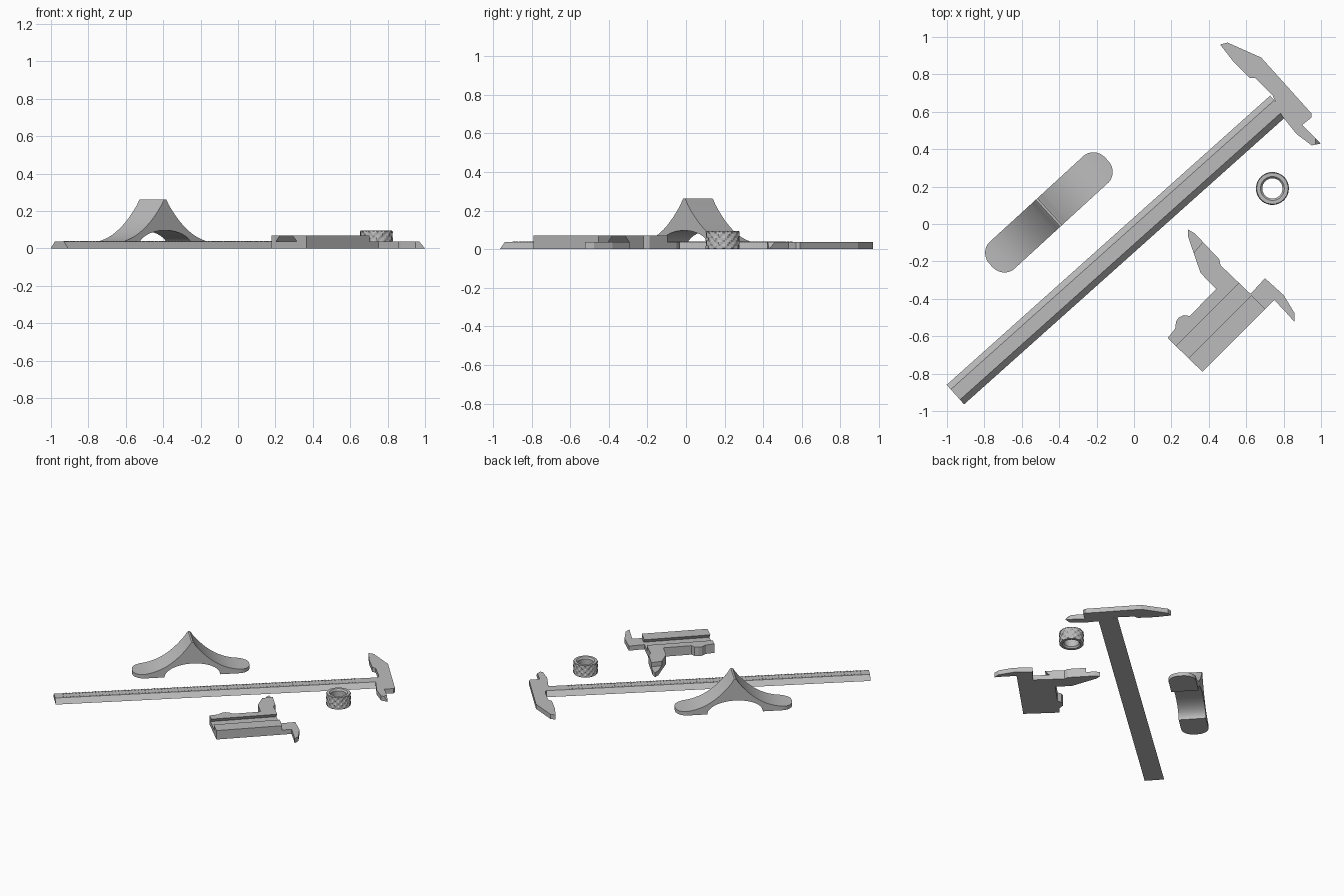
import bpy, bmesh, math
from mathutils import Matrix, Vector

if "Cube" in bpy.data.objects:
    bpy.data.objects.remove(bpy.data.objects["Cube"])

# One grey for every part
grey = bpy.data.materials.new("plain grey")
grey.use_nodes = True
grey.diffuse_color = (0.5, 0.5, 0.5, 1)
grey.node_tree.nodes["Principled BSDF"].inputs["Base Color"].default_value = (0.5, 0.5, 0.5, 1)


def finish(bm, name):
    bmesh.ops.recalc_face_normals(bm, faces=bm.faces[:])
    mesh = bpy.data.meshes.new(name)
    bm.to_mesh(mesh)
    bm.free()
    mesh.materials.append(grey)
    obj = bpy.data.objects.new(name, mesh)
    bpy.context.collection.objects.link(obj)
    return obj


def add_prism(bm, pts, height, frame):
    """Extrude a flat outline along the local z of a frame."""
    face = bm.faces.new([bm.verts.new(frame @ Vector((x, y, 0))) for x, y in pts])
    made = bmesh.ops.extrude_face_region(bm, geom=[face])["geom"]
    verts = [v for v in made if isinstance(v, bmesh.types.BMVert)]
    bmesh.ops.translate(bm, verts=verts, vec=frame.to_3x3() @ Vector((0, 0, height)))


def prism(name, pts, height, frame):
    bm = bmesh.new()
    add_prism(bm, pts, height, frame)
    return finish(bm, name)


def along(angle, x, y):
    """Frame with local x sideways, y up and z along a heading."""
    c, s = math.cos(angle), math.sin(angle)
    return Matrix(((-s, 0, c, x), (c, 0, s, y), (0, 1, 0, 0), (0, 0, 0, 1)))


def lifted(z):
    return Matrix.Translation((0, 0, z))


def boolean(obj, cutter, operation):
    mod = obj.modifiers.new("cut", "BOOLEAN")
    mod.operation, mod.object, mod.solver = operation, cutter, "EXACT"
    with bpy.context.temp_override(object=obj, active_object=obj):
        bpy.ops.object.modifier_apply(modifier=mod.name)
    bpy.data.objects.remove(cutter)


def smooth(obj, degrees):
    bpy.ops.object.select_all(action="DESELECT")
    obj.select_set(True)
    bpy.context.view_layer.objects.active = obj
    bpy.ops.object.shade_smooth_by_angle(angle=math.radians(degrees))


# Ruler beam with a dovetail section
T = 0.036
heading = math.atan2(1.542, 1.725)
beam_frame = along(heading, -0.955, -0.912)
prism("ruler_beam", [(-0.07, 0), (0.07, 0), (0.037, T), (-0.037, T)], 2.32, beam_frame)

# Raised graduations on both edges of the beam
bm = bmesh.new()
for side in (-1, 1):
    for i in range(90):
        size = 0.02 if i % 5 == 0 else 0.012
        a, b = side * 0.035, side * (0.035 - size)
        add_prism(bm, [(a, T - 0.002), (b, T - 0.002), (b, T + 0.004), (a, T + 0.004)],
                  0.005, beam_frame @ lifted(0.06 + i * 0.0235))
finish(bm, "ruler_graduations")

# Fixed jaw, its small tip sloped to an edge
fixed = [(0.46, 0.96), (0.5, 0.97), (0.68, 0.89), (0.95, 0.59), (0.95, 0.57), (0.9, 0.53),
         (1.0, 0.43), (0.95, 0.42), (0.87, 0.48), (0.79, 0.58), (0.74, 0.69), (0.65, 0.78),
         (0.62, 0.78), (0.53, 0.87)]
bm = bmesh.new()
add_prism(bm, fixed, T, Matrix())
cut = bmesh.ops.bisect_plane(bm, geom=bm.verts[:] + bm.edges[:] + bm.faces[:],
                             plane_co=(0.97, 0, T), plane_no=(T, 0, 0.03), clear_outer=True)
bmesh.ops.holes_fill(bm, edges=[e for e in bm.edges if e.is_boundary])
finish(bm, "fixed_jaw")

# Slider: body, both jaws and thumb grip in one outline
outline = [(0.29, -0.03), (0.325, -0.05), (0.457, -0.19), (0.462, -0.22), (0.623, -0.374),
           (0.7, -0.29), (0.8, -0.38), (0.858, -0.476), (0.858, -0.524), (0.826, -0.487),
           (0.75, -0.406), (0.366, -0.79), (0.18, -0.61), (0.22, -0.56), (0.225, -0.52),
           (0.24, -0.5), (0.265, -0.487), (0.297, -0.492), (0.44, -0.348), (0.356, -0.262),
           (0.29, -0.07)]
slider = prism("slider", outline, 0.07, Matrix())
# Dovetail channel
boolean(slider, prism("channel_cutter", [(-0.079, T), (0.079, T), (0.042, 0.075), (-0.042, 0.075)],
                      0.72, along(math.pi / 4, 0.18, -0.764)), "DIFFERENCE")
# Lower jaw and upper tip are half height
boolean(slider, prism("jaw_cutter", [(0.618, -0.37), (0.735, -0.487), (0.9, -0.6), (0.9, -0.24),
                                     (0.68, -0.24)], 0.1, lifted(T)), "DIFFERENCE")
boolean(slider, prism("tip_cutter", [(0.404, -0.05), (0.275, -0.21), (0.24, -0.21), (0.24, 0.03),
                                     (0.35, 0.03)], 0.1, lifted(T)), "DIFFERENCE")

# Knurled ring
N, ROWS, H = 48, 8, 0.095
bm = bmesh.new()
levels = [(0.064, 0), (0.084, 0)]
levels += [(0.0, 0.005 + (H - 0.01) * j / ROWS) for j in range(ROWS + 1)]
levels += [(0.084, H), (0.064, H), (0.054, H - 0.012), (0.054, 0.012)]
loops = []
for j, (r, z) in enumerate(levels):
    loop = []
    for i in range(N):
        radius = r or (0.088 if (i // 2 + j // 2) % 2 else 0.082)
        a = math.tau * i / N
        loop.append(bm.verts.new((0.74 + radius * math.cos(a), 0.19 + radius * math.sin(a), z)))
    loops.append(loop)
for j, low in enumerate(loops):
    high = loops[(j + 1) % len(loops)]
    for i in range(N):
        k = (i + 1) % N
        bm.faces.new((low[i], low[k], high[k], high[i]))
smooth(finish(bm, "knurled_ring"), 25)

# Arched stand: flared flanks over an elliptical opening
half = [(0.42 * k / 16, 0.028 + 0.24 * (1 - k / 16) ** 2.5) for k in range(1, 17)]
right = [(0.42, 0)] + half[::-1] + [(0.013, 0.255), (0.006, 0.262)]
left = [(-u, z) for u, z in reversed(right)]
opening = [(-0.2 * math.cos(math.pi * k / 24), 0.097 * math.sin(math.pi * k / 24))
           for k in range(25)]
W = 0.195
ridge = math.radians(-47.5)
frame = along(ridge, -0.455, 0.062)
stand = prism("arched_stand", right + left + opening, W, frame @ lifted(-W / 2))
# Round the feet in plan
R = 0.085
plan = []
for q, (sx, sy) in enumerate(((1, 1), (-1, 1), (-1, -1), (1, -1))):
    for k in range(9):
        a = math.pi / 2 * (q + k / 8)
        plan.append((sx * (0.42 - R) + R * math.cos(a), sy * (W / 2 + 0.001 - R) + R * math.sin(a)))
place = Matrix.Translation((-0.455, 0.062, -0.1)) @ Matrix.Rotation(ridge + math.pi / 2, 4, "Z")
boolean(stand, prism("plan_cutter", plan, 0.5, place), "INTERSECT")
smooth(stand, 30)
